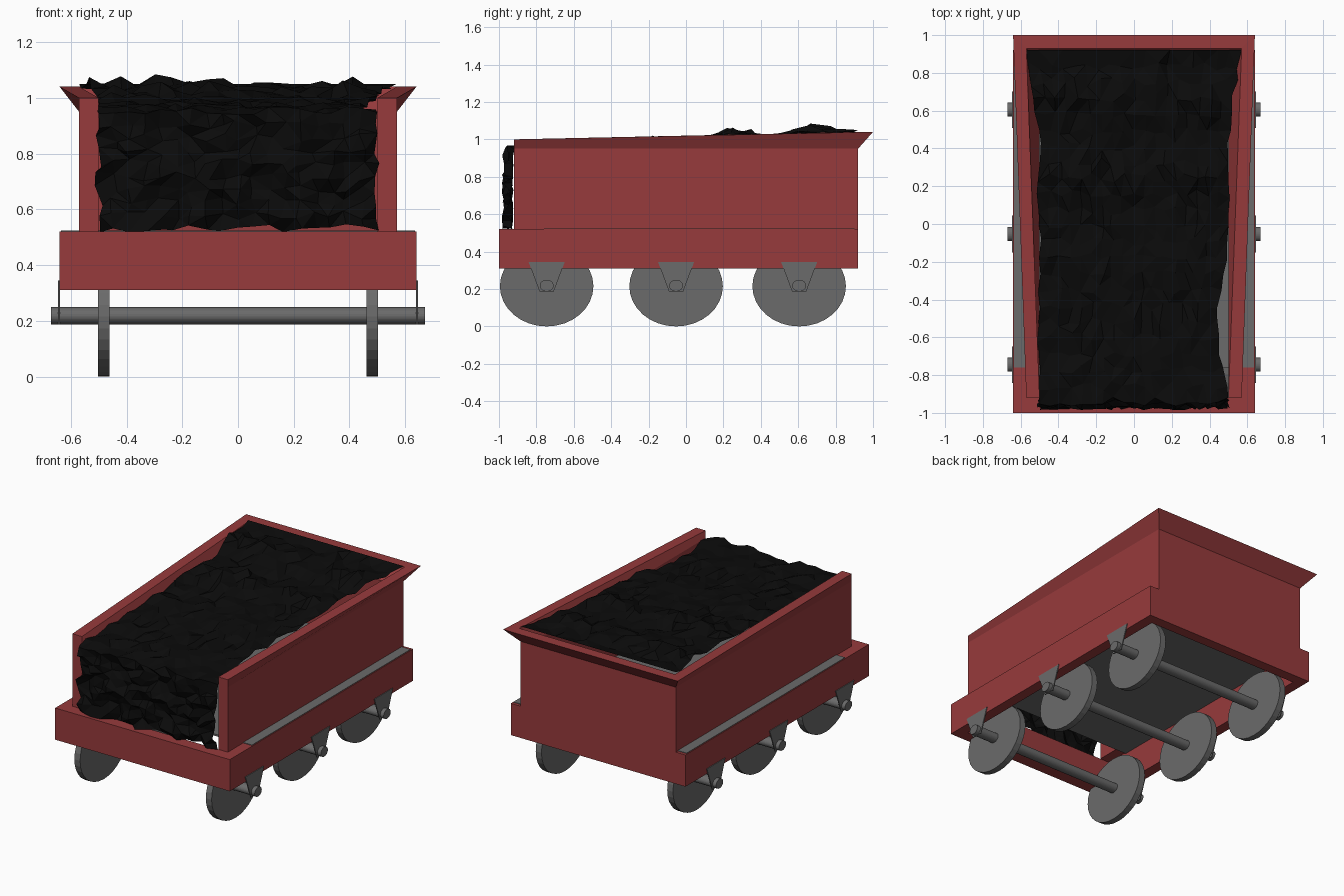
import bpy, bmesh, math, random
from mathutils import Matrix

random.seed(7)
if "Cube" in bpy.data.objects:
    bpy.data.objects.remove(bpy.data.objects["Cube"], do_unlink=True)


def material(name, rgb):
    m = bpy.data.materials.new(name)
    m.use_nodes = True
    m.diffuse_color = (*rgb, 1)
    bsdf = next(n for n in m.node_tree.nodes if n.type == 'BSDF_PRINCIPLED')
    bsdf.inputs["Base Color"].default_value = (*rgb, 1)
    return m


RED = material("red paint", (0.31, 0.043, 0.045))
GREY = material("grey metal", (0.145, 0.145, 0.145))
BLACK = material("coal black", (0.0033, 0.0033, 0.0033))


def finish(name, bm, mat, recalc=True):
    if recalc:
        bmesh.ops.recalc_face_normals(bm, faces=bm.faces)
    mesh = bpy.data.meshes.new(name)
    bm.to_mesh(mesh)
    bm.free()
    mesh.materials.append(mat)
    ob = bpy.data.objects.new(name, mesh)
    bpy.context.collection.objects.link(ob)
    return ob


def skin(name, rings, mat, closed):
    """Join matching rings of points with quads; rings wrap round in both directions if closed."""
    bm = bmesh.new()
    vs = [[bm.verts.new(p) for p in ring] for ring in rings]
    n, m = len(vs), len(vs[0])
    for i in range(n if closed else n - 1):
        a, b = vs[i], vs[(i + 1) % n]
        for j in range(m):
            k = (j + 1) % m
            bm.faces.new((a[j], a[k], b[k], b[j]))
    if not closed:
        bm.faces.new(vs[0])
        bm.faces.new(vs[-1])
    return finish(name, bm, mat)


def box(name, x0, x1, y0, y1, z0, z1, mat):
    ends = [[(x, y0, z0), (x, y1, z0), (x, y1, z1), (x, y0, z1)] for x in (x0, x1)]
    return skin(name, ends, mat, False)


def disc(name, x, y, z, ry, rz, width, mat):
    """Cylinder lying along x."""
    bm = bmesh.new()
    bmesh.ops.create_cone(bm, cap_ends=True, segments=32, radius1=1, radius2=1, depth=width)
    bm.transform(Matrix.Translation((x, y, z)) @ Matrix.Diagonal((1, ry, rz, 1))
                 @ Matrix.Rotation(math.pi / 2, 4, 'Y'))
    return finish(name, bm, mat)


# Chassis: open rectangular ring
def chassis_corner(sx, y_out, y_in):
    return [(sx * 0.64, y_out, 0.31), (sx * 0.64, y_out, 0.52),
            (sx * 0.57, y_in, 0.52), (sx * 0.57, y_in, 0.31)]


skin("chassis_frame", [chassis_corner(1, -1, -0.92), chassis_corner(1, 0.92, 0.85),
                       chassis_corner(-1, 0.92, 0.85), chassis_corner(-1, -1, -0.92)], RED, True)
box("floor_plate", -0.635, 0.635, -0.76, 0.9, 0.512, 0.524, GREY)


# Tub: three walls, open in front, with a lip that flares towards the back
def front_section(s):
    return [(s * x, -0.92, z) for x, z in
            ((0.57, 0.52), (0.57, 0.95), (0.57, 1.0), (0.5, 1.0), (0.5, 0.95), (0.5, 0.52))]


def back_section(s):
    return [(s * x, y, z) for x, y, z in
            ((0.57, 0.92, 0.52), (0.57, 0.92, 0.95), (0.64, 1.0, 1.04),
             (0.57, 0.93, 1.04), (0.5, 0.85, 0.95), (0.5, 0.85, 0.52))]


skin("tub_walls", [front_section(1), back_section(1), back_section(-1), front_section(-1)],
     RED, False)


# Coal: faceted sheet rising at the front and running back over the top
def coal_lumps(y):
    """Raised heaps along the top."""
    return sum(h * math.exp(-((y - c) / w) ** 2)
               for c, h, w in ((-0.2, 0.025, 0.09), (0.26, 0.05, 0.1), (0.7, 0.055, 0.13)))


def coal_sheet():
    bm = bmesh.new()
    front, top, cols = 9, 22, 18
    rows = []
    for i in range(front + top + 1):
        row = []
        for j in range(cols + 1):
            u = 2 * j / cols - 1
            edge = j in (0, cols)
            if i < front:
                t = i / front
                half = 0.5 + random.uniform(-0.015, 0.015) * edge
                x = u * half + random.uniform(-0.015, 0.015) * (not edge)
                y = -0.95 + random.uniform(-0.035, 0.028)
                z = 0.53 + 0.42 * t + random.uniform(-0.015, 0.018)
            else:
                t = (i - front) / top
                y = -0.94 + 1.86 * t
                half = 0.5 + 0.07 * max(0, (y - 0.45) / 0.47)
                if u > 0:
                    half -= 0.05 * math.exp(-((y + 0.55) / 0.28) ** 4)
                x = u * half + random.uniform(-0.015, 0.01) * (0 < i - front < top)
                z = 0.955 + 0.075 * t + coal_lumps(y) * random.uniform(0.2, 1.1)
                z += random.uniform(-0.02, 0.015)
                if i == front + top:
                    z = 1.05
                else:
                    y += random.uniform(-0.025, 0.025)
            row.append(bm.verts.new((x, y, z)))
        rows.append(row)
    for a, b in zip(rows, rows[1:]):
        for j in range(cols):
            bm.faces.new((a[j], a[j + 1], b[j + 1], b[j]))
    bmesh.ops.triangulate(bm, faces=bm.faces)
    return finish("coal_load", bm, BLACK, recalc=False)


coal_sheet()

# Wheel sets: axle, two wheels and two hanging brackets each
for label, y in (("front", -0.745), ("middle", -0.053), ("rear", 0.605)):
    disc(label + "_axle", 0, y, 0.218, 0.037, 0.031, 1.34, GREY)
    for side, s in (("left", 1), ("right", -1)):
        disc(f"{label}_{side}_wheel", s * 0.482, y, 0.215, 0.25, 0.215, 0.042, GREY)
        plates = [[(s * x, y + dy, z) for dy, z in
                   ((-0.097, 0.345), (0.097, 0.345), (0.038, 0.187), (-0.038, 0.187))]
                  for x in (0.638, 0.645)]
        skin(f"{label}_{side}_bracket", plates, GREY, False)
